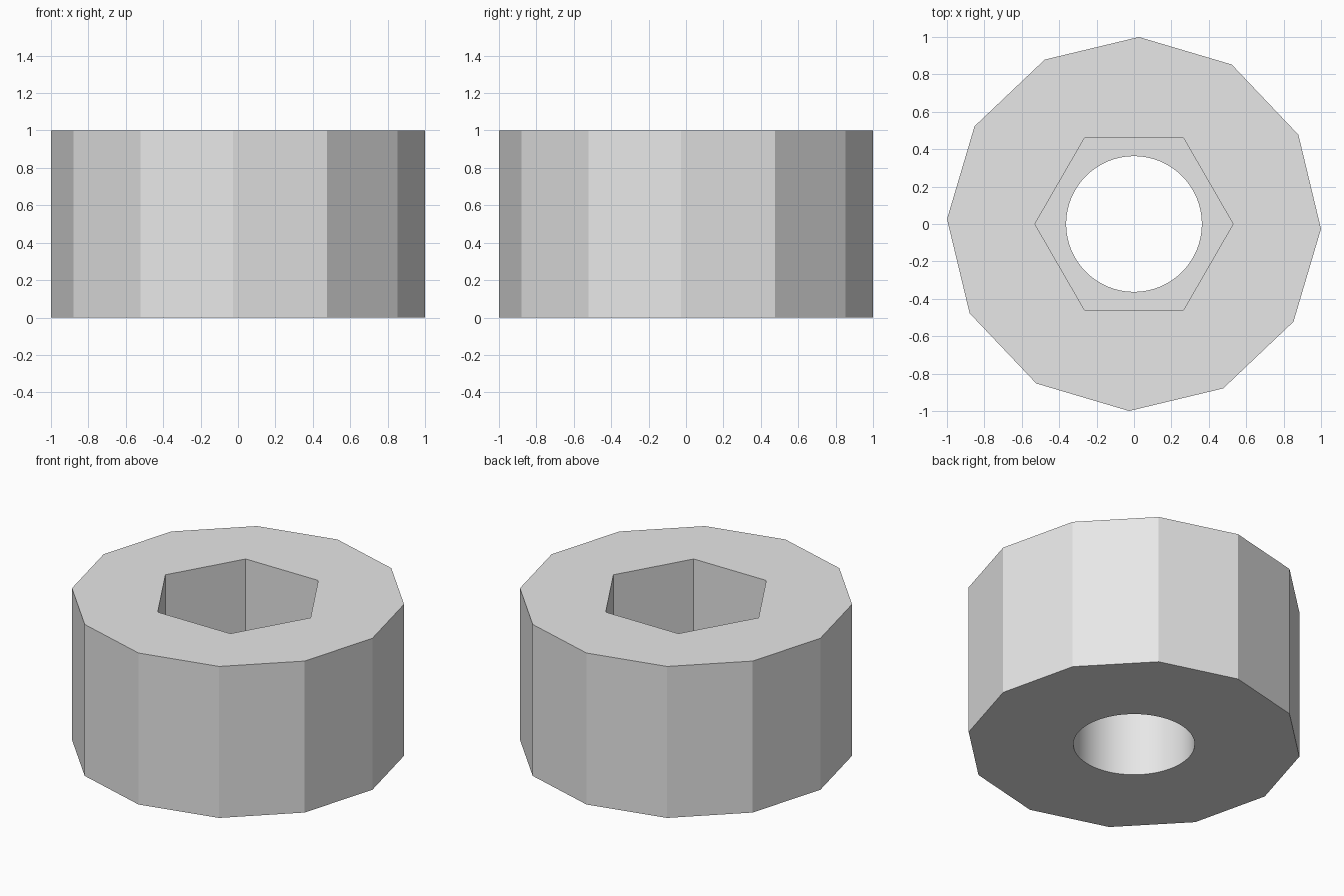
import bpy
import bmesh
from math import cos, sin, tau, radians

cube = bpy.data.objects.get("Cube")
if cube:
    bpy.data.objects.remove(cube, do_unlink=True)

grey = bpy.data.materials.new("plain grey")
grey.use_nodes = True
grey.diffuse_color = (0.8, 0.8, 0.8, 1)
grey.node_tree.nodes["Principled BSDF"].inputs["Base Color"].default_value = (0.8, 0.8, 0.8, 1)


def prism(name, sides, radius, bottom, top, turn=0.0):
    """Upright prism whose first corner sits at the angle turn."""
    bm = bmesh.new()
    angles = [turn + tau * i / sides for i in range(sides)]
    base = bm.faces.new([bm.verts.new((radius * cos(a), radius * sin(a), bottom)) for a in angles])
    raised = bmesh.ops.extrude_face_region(bm, geom=[base], use_keep_orig=True)
    verts = [v for v in raised["geom"] if isinstance(v, bmesh.types.BMVert)]
    bmesh.ops.translate(bm, verts=verts, vec=(0, 0, top - bottom))
    bmesh.ops.recalc_face_normals(bm, faces=bm.faces)
    mesh = bpy.data.meshes.new(name)
    bm.to_mesh(mesh)
    bm.free()
    mesh.materials.append(grey)
    obj = bpy.data.objects.new(name, mesh)
    bpy.context.collection.objects.link(obj)
    return obj


# Twelve-sided body, slightly turned
body = prism("collar_body", 12, 1.0, 0.0, 1.0, radians(-1.5))

# Hexagonal socket in the upper half, round bore through the rest
cutters = [
    prism("socket_cutter", 6, 0.53, 0.5, 1.2),
    prism("bore_cutter", 64, 0.363, -0.2, 0.7),
]
for cutter in cutters:
    cutter.hide_render = True
    cut = body.modifiers.new(cutter.name, 'BOOLEAN')
    cut.operation = 'DIFFERENCE'
    cut.solver = 'EXACT'
    cut.object = cutter

# Bake the cuts and drop the cutters
bpy.context.view_layer.update()
depsgraph = bpy.context.evaluated_depsgraph_get()
finished = bpy.data.meshes.new_from_object(body.evaluated_get(depsgraph))
body.modifiers.clear()
body.data = finished
for cutter in cutters:
    bpy.data.objects.remove(cutter, do_unlink=True)

# Smooth bore, crisp facets
bpy.ops.object.select_all(action='DESELECT')
body.select_set(True)
bpy.context.view_layer.objects.active = body
bpy.ops.object.shade_smooth_by_angle(angle=radians(20))
